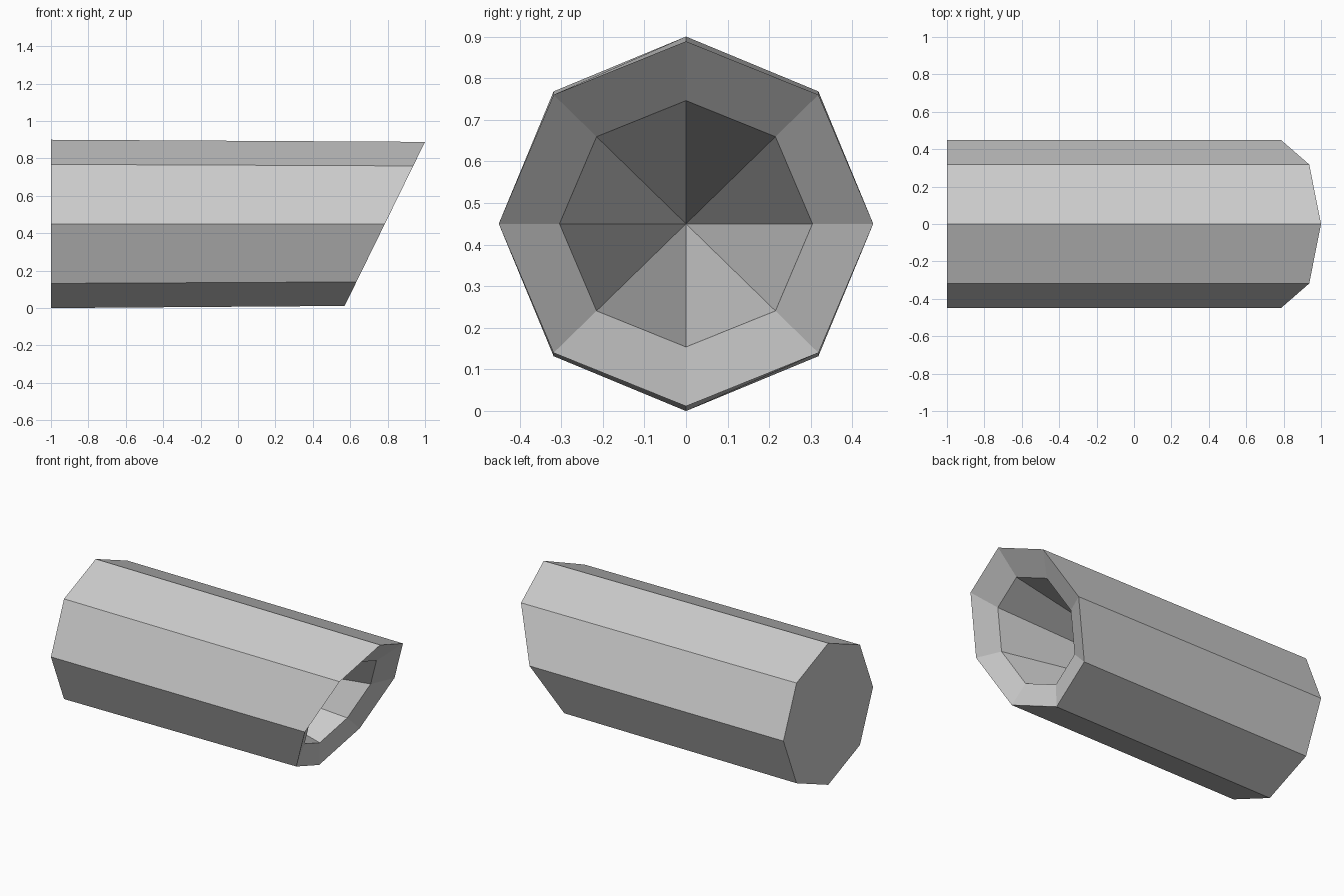
import bpy, bmesh
from math import sin, cos, pi

cube = bpy.data.objects.get("Cube")
if cube:
    bpy.data.objects.remove(cube)

SIDES = 8
MID = 0.45      # height of the axis
SLOPE = 0.49    # lean of the slanted end

grey = bpy.data.materials.new("grey")
grey.use_nodes = True
colour = (0.6, 0.6, 0.6, 1)
grey.diffuse_color = colour
grey.node_tree.nodes["Principled BSDF"].inputs["Base Color"].default_value = colour

bm = bmesh.new()


def ring(x, ry, rz, slope=0.0):
    """Octagon around the x axis, leaning forward at the top by slope."""
    angles = [2 * pi * i / SIDES for i in range(SIDES)]
    return [bm.verts.new((x + slope * rz * sin(a), ry * cos(a), MID + rz * sin(a)))
            for a in angles]


def bridge(a, b):
    for i in range(SIDES):
        j = (i + 1) % SIDES
        bm.faces.new((a[i], a[j], b[j], b[i]))


# Flat back end, outer walls and sloping lip
back = ring(-1, 0.45, 0.45)
rim = ring(0.785, 0.45, 0.4385, SLOPE)
mouth = ring(0.72, 0.304, 0.296, SLOPE)
bm.faces.new(back)
bridge(back, rim)
bridge(rim, mouth)

# Hollow narrowing to a point inside
tip = bm.verts.new((-0.6, 0, MID))
for i in range(SIDES):
    bm.faces.new((mouth[i], mouth[(i + 1) % SIDES], tip))

bmesh.ops.recalc_face_normals(bm, faces=bm.faces)
mesh = bpy.data.meshes.new("hollow_tube")
bm.to_mesh(mesh)
bm.free()
mesh.materials.append(grey)
tube = bpy.data.objects.new("hollow_tube", mesh)
bpy.context.collection.objects.link(tube)
